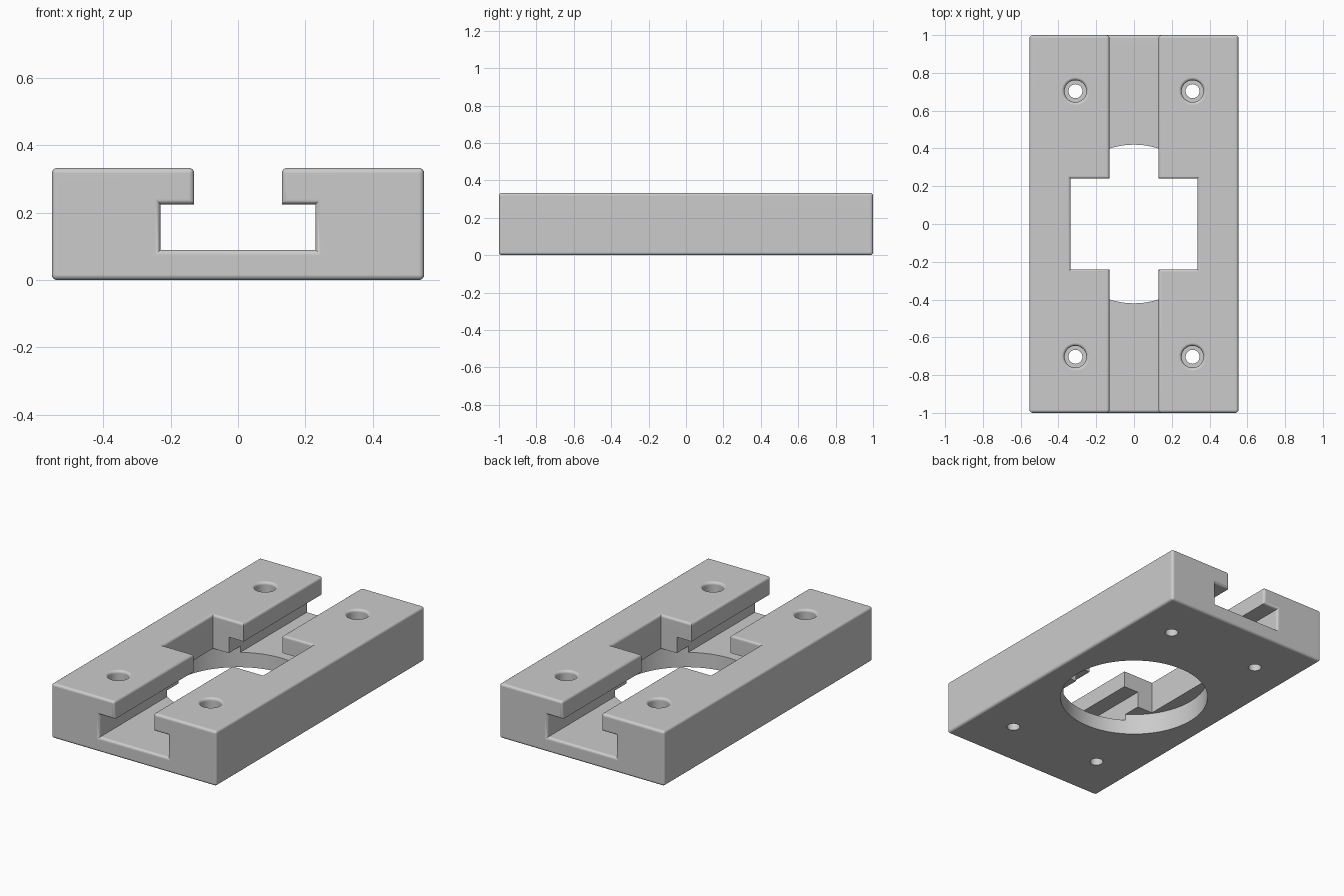
import bpy, bmesh, math

if "Cube" in bpy.data.objects:
    bpy.data.objects.remove(bpy.data.objects["Cube"])

R = 0.016          # edge rounding
ROUND = [math.radians(a) for a in (90, 67.5, 45, 22.5, 0)]


def add_object(name, bm):
    bmesh.ops.recalc_face_normals(bm, faces=bm.faces)
    mesh = bpy.data.meshes.new(name)
    bm.to_mesh(mesh)
    bm.free()
    obj = bpy.data.objects.new(name, mesh)
    bpy.context.collection.objects.link(obj)
    return obj


def loft(name, rings):
    """Closed solid through a stack of rings with equal point counts."""
    bm = bmesh.new()
    loops = [[bm.verts.new(p) for p in ring] for ring in rings]
    n = len(loops[0])
    for a, b in zip(loops, loops[1:]):
        for i in range(n):
            j = (i + 1) % n
            bm.faces.new((a[i], a[j], b[j], b[i]))
    bm.faces.new(loops[0])
    bm.faces.new(loops[-1])
    return add_object(name, bm)


def circle(x, y, r, z, n):
    return [(x + r * math.cos(2 * math.pi * i / n),
             y + r * math.sin(2 * math.pi * i / n), z) for i in range(n)]


def rect(hx, hy, z):
    return [(-hx, -hy, z), (hx, -hy, z), (hx, hy, z), (-hx, hy, z)]


def flare(top):
    """(growth, z) steps that round the mouth of an opening."""
    steps = [(R * (1 - math.sin(a)), top - R + R * math.cos(a)) for a in ROUND]
    return steps + [(R, top + 0.1)]


W, L, H = 0.553, 1.0, 0.333

# Body: T-slot profile run along y, with rounded ends and outer long edges
half = [(W, 0), (W, H), (0.13, H), (0.13, 0.225), (0.23, 0.225), (0.23, 0.09)]
profile = half + [(-x, z) for x, z in reversed(half)]
bm = bmesh.new()
ends = [[bm.verts.new((x, y, z)) for x, z in profile] for y in (-L, L)]
for i in range(len(profile)):
    j = (i + 1) % len(profile)
    bm.faces.new((ends[0][i], ends[0][j], ends[1][j], ends[1][i]))
for loop in ends:
    bm.faces.new(loop)
bmesh.ops.recalc_face_normals(bm, faces=bm.faces)


def is_rounded(e):
    a, b = e.verts
    if abs(a.co.y - b.co.y) < 1e-5:
        return True
    return a.co.z > H - 1e-4 or a.co.z < 1e-4


bmesh.ops.bevel(bm, geom=[e for e in bm.edges if is_rounded(e)], offset=R,
                offset_type='OFFSET', segments=4, profile=0.5,
                affect='EDGES', clamp_overlap=True)
body = add_object("slotted_block", bm)

cutters = []
# Central rectangular window with a rounded mouth
cutters.append(loft("window_cutter", [rect(0.335, 0.24, 0.05)] +
                    [rect(0.335 + g, 0.24 + g, z) for g, z in flare(H)]))
# Round recess in the underside
cutters.append(loft("recess_cutter", [circle(0, 0, 0.42, z, 96) for z in (-0.1, 0.128)]))
# Counterbored screw holes
for sx in (-1, 1):
    for sy in (-1, 1):
        x, y = 0.31 * sx, 0.703 * sy
        levels = [(0.037, -0.1), (0.037, 0.18), (0.058, 0.18)]
        levels += [(0.058 + g, z) for g, z in flare(H)]
        cutters.append(loft("screw_cutter", [circle(x, y, r, z, 32) for r, z in levels]))

bpy.context.view_layer.objects.active = body
body.select_set(True)
for c in cutters:
    c.hide_render = True
    m = body.modifiers.new("cut", 'BOOLEAN')
    m.operation = 'DIFFERENCE'
    m.solver = 'EXACT'
    m.object = c
    bpy.ops.object.modifier_apply(modifier=m.name)
    bpy.data.objects.remove(c)

# Smooth rounding, crisp corners
bpy.ops.object.shade_smooth_by_angle(angle=math.radians(30))
wn = body.modifiers.new("flat_faces", 'WEIGHTED_NORMAL')
wn.keep_sharp = True
